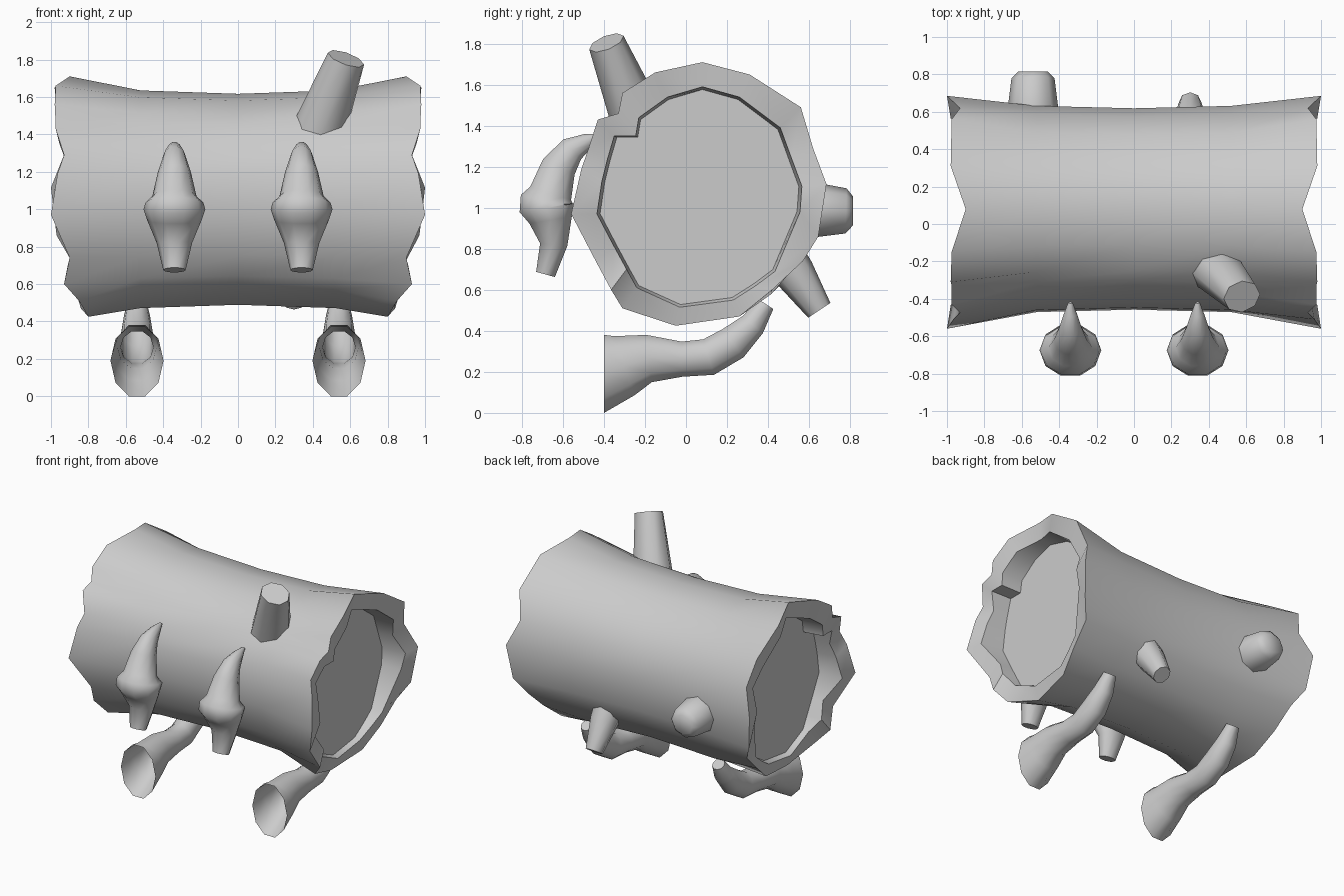
import bpy, bmesh, math
from mathutils import Vector

if "Cube" in bpy.data.objects:
    bpy.data.objects.remove(bpy.data.objects["Cube"])


def finish(name, bm, angle=40):
    bmesh.ops.recalc_face_normals(bm, faces=bm.faces[:])
    me = bpy.data.meshes.new(name)
    bm.to_mesh(me)
    bm.free()
    ob = bpy.data.objects.new(name, me)
    bpy.context.collection.objects.link(ob)
    bpy.ops.object.select_all(action='DESELECT')
    ob.select_set(True)
    bpy.context.view_layer.objects.active = ob
    bpy.ops.object.shade_smooth_by_angle(angle=math.radians(angle))
    return ob


def loft(name, loops, cap_start=True, cap_end=True, angle=62):
    bm = bmesh.new()
    rings = [[bm.verts.new(p) for p in loop] for loop in loops]
    n = len(rings[0])
    for a, b in zip(rings, rings[1:]):
        for i in range(n):
            j = (i + 1) % n
            bm.faces.new((a[i], a[j], b[j], b[i]))
    if cap_start:
        bm.faces.new(rings[0])
    if cap_end:
        bm.faces.new(rings[-1])
    return finish(name, bm, angle)


def tube(name, sections, sides, first_dir=None, **kw):
    """sections: (x, y, z, radius across x, other radius)"""
    pts = [Vector(s[:3]) for s in sections]
    loops = []
    for k, s in enumerate(sections):
        t = pts[min(k + 1, len(pts) - 1)] - pts[max(k - 1, 0)]
        if k == 0 and first_dir:
            t = Vector(first_dir)
        t.normalize()
        u = (Vector((1, 0, 0)) - t * t.x).normalized()
        v = t.cross(u)
        loops.append([pts[k] + u * s[3] * math.cos(a) + v * s[4] * math.sin(a)
                      for a in (2 * math.pi * i / sides for i in range(sides))])
    return loft(name, loops, **kw)


# Log: jagged rim as (x, y, z) and matching inner edge as (y, z)
rim = [(.90, .08, 1.71), (.98, .31, 1.65), (.975, .56, 1.49), (.93, .62, 1.29),
       (1.0, .685, 1.115), (.97, .645, .86), (.90, .57, .74), (.88, .42, .60),
       (.84, .26, .47), (.80, -.05, .425), (.85, -.31, .51), (.93, -.365, .60),
       (.90, -.44, .74), (1.0, -.56, .97), (.965, -.51, 1.19),
       (.93, -.475, 1.29), (.975, -.43, 1.43), (.975, -.33, 1.46),
       (.98, -.31, 1.56), (.975, -.15, 1.66)]
inner = [(.08, 1.59), (.26, 1.54), (.46, 1.39), (.515, 1.24), (.565, 1.105),
         (.556, .98), (.434, .69), (.34, .62), (.23, .55), (-.03, .515),
         (-.24, .61), (-.29, .70), (-.35, .81), (-.434, .97), (-.41, 1.13),
         (-.385, 1.23), (-.35, 1.35), (-.245, 1.35), (-.23, 1.44), (-.09, 1.54)]


def waist(x, ry, rz):
    cy, cz = .08, 1.047
    out = []
    for _, y, z in rim:
        a = math.atan2(z - cz, y - cy)
        out.append((x, cy + ry * math.cos(a), cz + rz * math.sin(a)))
    return out


def end_loops(s):
    floor = [(s * .80, .07 + (y - .07) * .97, 1.05 + (z - 1.05) * .975) for y, z in inner]
    lip = [(s * max(r[0] - .02, .84), y, z) for r, (y, z) in zip(rim, inner)]
    edge = [(s * x, y, z) for x, y, z in rim]
    return [floor, lip, edge]


loft("log", end_loops(-1) + [waist(-.52, .555, .588), waist(0, .542, .57),
                             waist(.52, .555, .588)] + end_loops(1)[::-1], angle=46)

# Cut branch stubs
tube("upper_branch", [(.40, -.20, 1.32, .15, .14), (.44, -.24, 1.44, .142, .13),
                      (.577, -.388, 1.805, .103, .09)], 8)
tube("back_branch", [(-.54, .50, .99, .14, .14), (-.54, .62, .99, .135, .135),
                     (-.54, .78, .985, .115, .11), (-.54, .815, .985, .08, .07)], 8)
tube("lower_back_branch", [(.30, .44, .81, .11, .11), (.30, .53, .68, .10, .10),
                           (.30, .65, .50, .06, .065)], 8)

# Mirrored front thorns and feet
for side, s in (("left", -1), ("right", 1)):
    x = s * .34
    tube(side + "_front_thorn", [
        (x, -.685, .675, .06, .05), (x, -.645, .82, .095, .07),
        (x, -.66, .94, .145, .11), (x, -.675, 1.0, .165, .145),
        (x, -.675, 1.035, .155, .14), (x, -.66, 1.07, .118, .11),
        (x, -.62, 1.20, .088, .09), (x, -.555, 1.285, .06, .068),
        (x, -.48, 1.325, .035, .04), (x, -.42, 1.35, .012, .012)], 10)
    x = s * .54
    tube(side + "_foot", [
        (x, -.40, .19, .142, .20), (x, -.30, .23, .125, .16),
        (x, -.18, .265, .105, .122), (x, -.02, .262, .088, .09),
        (x, .11, .272, .085, .095), (x, .23, .34, .085, .09),
        (x, .325, .43, .07, .068), (x, .39, .53, .045, .045)], 10,
        first_dir=(0, 1, 0), cap_start=False)
